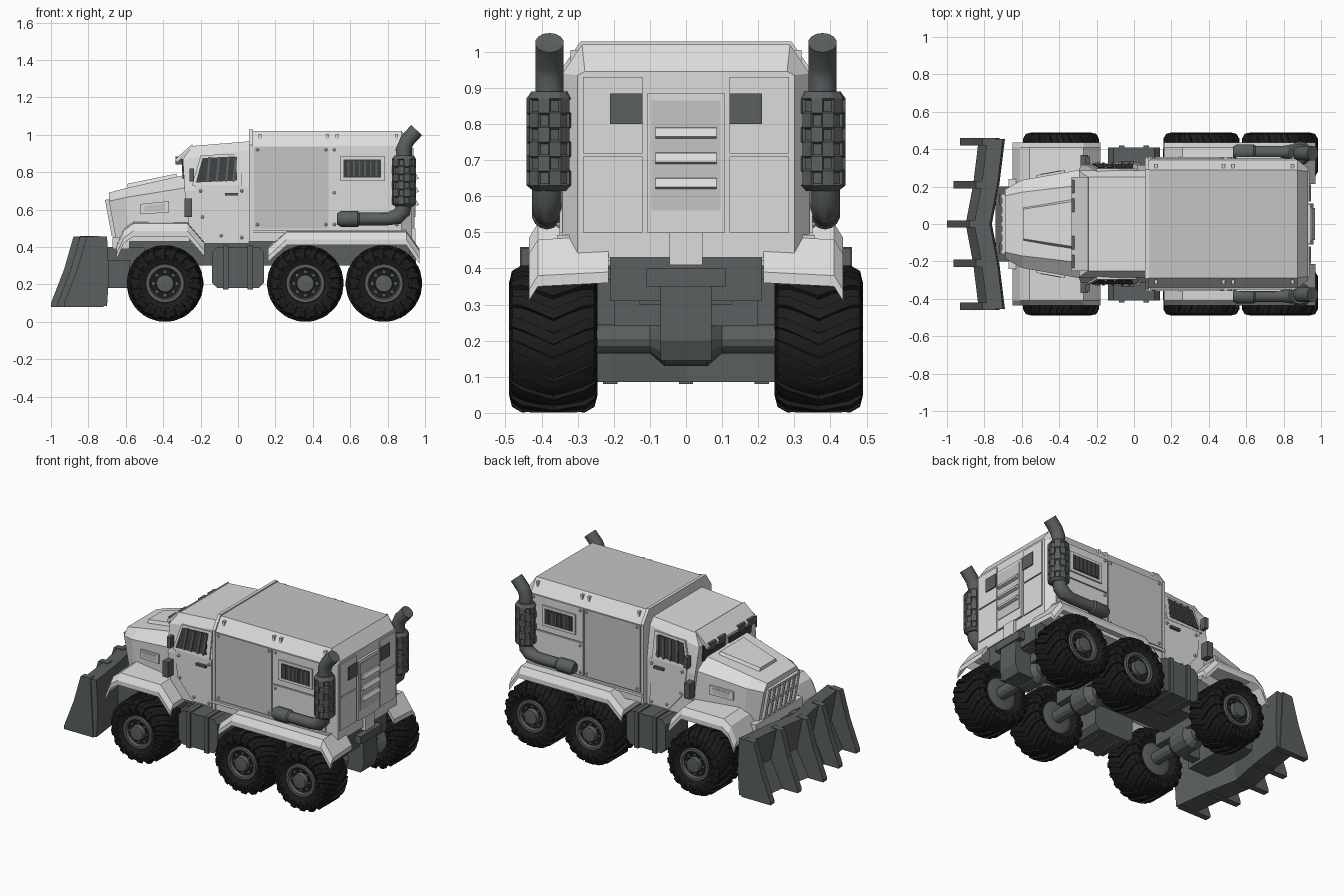
import bpy, bmesh, math
from mathutils import Vector

if "Cube" in bpy.data.objects:
    bpy.data.objects.remove(bpy.data.objects["Cube"])


def material(name, r, g, b):
    m = bpy.data.materials.new(name)
    m.use_nodes = True
    m.diffuse_color = (r, g, b, 1)
    node = m.node_tree.nodes["Principled BSDF"]
    node.inputs["Base Color"].default_value = (r, g, b, 1)
    node.inputs["Roughness"].default_value = 0.7
    return m


BODY = material("light_grey_paint", .72, .72, .72)
PANEL = material("mid_grey_paint", .56, .56, .56)
METAL = material("dark_metal", .105, .115, .115)
GLASS = material("window_dark", .045, .05, .05)
RUBBER = material("black_rubber", .012, .012, .012)


def finish(name, bm, mats, rule=None, smooth=False):
    bmesh.ops.recalc_face_normals(bm, faces=bm.faces[:])
    bm.normal_update()
    if rule:
        for f in bm.faces:
            f.material_index = rule(f)
    me = bpy.data.meshes.new(name)
    bm.to_mesh(me)
    bm.free()
    ob = bpy.data.objects.new(name, me)
    bpy.context.collection.objects.link(ob)
    for m in mats:
        me.materials.append(m)
    if smooth:
        bpy.ops.object.select_all(action='DESELECT')
        ob.select_set(True)
        bpy.context.view_layer.objects.active = ob
        bpy.ops.object.shade_smooth_by_angle(angle=math.radians(35))
    return ob


def skin(bm, rings):
    """Join equal-length point rings into a capped solid."""
    vs = [[bm.verts.new(p) for p in r] for r in rings]
    n = len(vs[0])
    sides = [bm.faces.new((a[i], a[(i + 1) % n], b[(i + 1) % n], b[i]))
             for a, b in zip(vs, vs[1:]) for i in range(n)]
    bm.faces.new(vs[0])
    bm.faces.new(vs[-1])
    return sides


def loft(name, rings, mat, rule=None, smooth=False):
    bm = bmesh.new()
    skin(bm, rings)
    mats = mat if isinstance(mat, list) else [mat]
    return finish(name, bm, mats, rule, smooth)


def box(name, x, y, z, mat):
    return loft(name, [[(a, y[0], z[0]), (a, y[1], z[0]), (a, y[1], z[1]), (a, y[0], z[1])] for a in x], mat)


def prism(name, outline, y0, y1, mat, drop=0):
    """Extrude an x-z outline across y; drop lowers the far end."""
    return loft(name, [[(x, y0, z) for x, z in outline], [(x, y1, z - drop) for x, z in outline]], mat)


def lathe_rings(profile, cx, cz, seg, side=1):
    ang = [2 * math.pi * i / seg for i in range(seg)]
    return [[(cx + r * math.cos(a), side * y, cz + r * math.sin(a)) for a in ang] for r, y in profile]


def pipe_rings(path, seg=14):
    """Round rings along a path of (x, z, radius) lying at constant y."""
    def rings(y):
        out = []
        for i, (x, z, r) in enumerate(path):
            a, b = path[max(i - 1, 0)], path[min(i + 1, len(path) - 1)]
            t = Vector((b[0] - a[0], 0, b[1] - a[1])).normalized()
            n = Vector((-t.z, 0, t.x))
            ring = []
            for k in range(seg):
                w = 2 * math.pi * k / seg
                ring.append(Vector((x, y, z)) + n * r * math.cos(w) + Vector((0, r * math.sin(w), 0)))
            out.append(ring)
        return out
    return rings


def mirror_y(half):
    return half + [(x, -y, z) for x, y, z in reversed(half)]


def bolts(name, spots, y, mat=BODY):
    bm = bmesh.new()
    for x, z in spots:
        skin(bm, lathe_rings([(.009, y - .012), (.009, y + .006), (.005, y + .01)], x, z, 6))
        skin(bm, lathe_rings([(.009, y - .012), (.009, y + .006), (.005, y + .01)], x, z, 6, -1))
    finish(name, bm, [mat])


# Rear box with chamfered roof
def box_section(x, w, eave, top_w, top):
    return mirror_y([(x, w, .43), (x, w, eave), (x, top_w, top)])


loft("rear_box", [box_section(.06, .342, .94, .288, 1.02), box_section(.875, .342, .94, .288, 1.02),
                  box_section(.93, .3, .935, .28, .945)], [BODY, PANEL], lambda f: int(f.normal.z > .95))
loft("box_front_rim", [box_section(x, .35, .945, .292, 1.028) for x in (.06, .08)], BODY)

# Cab with leaning windscreen
def cab_ring(x0, z0, x1, z1, y):
    return [(x0, -y, z0), (x1, -y, z1), (x1, y, z1), (x0, y, z0)]


loft("cab", [cab_ring(-.25, .42, .06, .42, .315), cab_ring(-.285, .7, .06, .72, .315),
             cab_ring(-.295, .87, .06, .92, .285), cab_ring(-.245, .94, .06, .965, .25)], BODY)
for s in (-1, 1):
    loft("windscreen", [[(-.296, s * .02, .765), (-.296, s * .25, .765), (-.302, s * .25, .87), (-.302, s * .02, .87)],
                        [(-.27, s * .02, .765), (-.27, s * .25, .765), (-.27, s * .25, .87), (-.27, s * .02, .87)]], GLASS)
loft("visor", [[(-.33, y, .85), (-.335, y, .87), (-.245, y, .95), (-.24, y, .92)] for y in (-.25, .25)], BODY)
for y in (-.2, -.1, .1, .2):
    box("visor_lamp", (-.335, -.3), (y - .035, y + .035), (.84, .885), METAL)

# Hood, raised centre panel and grille
def hood_ring(xb, xt, w, shoulder, top_w, top):
    return mirror_y([(xb, w, .43), (xt, w, shoulder), (xt, top_w, top)])


loft("hood", [hood_ring(-.65, -.69, .185, .645, .15, .69), hood_ring(-.58, -.6, .235, .665, .17, .715),
              hood_ring(-.26, -.26, .295, .72, .21, .79)], BODY)
loft("hood_panel", [[(-.59, -.09, .71), (-.59, .09, .71), (-.59, .08, .738), (-.59, -.08, .738)],
                    [(-.33, -.14, .76), (-.33, .14, .76), (-.33, .12, .792), (-.33, -.12, .792)]], BODY)


def nose_strip(name, y0, y1, z0, z1, out, mat):
    def x(z):
        return -.65 - .04 * (z - .43) / .215
    loft(name, [[(x(z) - d, y, z) for y, z in ((y0, z0), (y1, z0), (y1, z1), (y0, z1))] for d in (-.01, out)], mat)


nose_strip("grille_back", -.15, .15, .47, .645, .004, METAL)
for i in range(7):
    y = -.15 + .05 * i
    nose_strip("grille_bar", y - .01, y + .01, .46, .65, .02, BODY)
for z in (.46, .56, .645):
    nose_strip("grille_rail", -.16, .16, z - .01, z + .01, .015, BODY)
box("front_bumper", (-.67, -.58), (-.24, .24), (.39, .45), BODY)

# Door, side window, vents and box plating on both sides
for s in (-1, 1):
    def plate(name, x, z, y, mat, depth=.008):
        box(name, x, (s * (y - .03), s * (y + depth)), z, mat)

    def cab_side(name, corners, lift, mat):
        def y(z):
            return .315 - max(0, z - .71) * .16 + lift
        loft(name, [[(x, s * (y(z) - d), z) for x, z in corners] for d in (0, .02)], mat)

    cab_side("door", [(-.21, .56), (-.1, .43), (.035, .43), (.035, .73), (-.23, .73)], .008, BODY)
    cab_side("door_frame", [(-.245, .73), (.02, .73), (.02, .9), (-.2, .89)], .01, BODY)
    cab_side("door_window", [(-.225, .745), (-.005, .755), (-.01, .885), (-.19, .875)], .013, GLASS)
    for x in (-.17, -.12, -.07, -.03):
        cab_side("window_bar", [(x, .75), (x + .012, .75), (x + .025, .88), (x + .013, .88)], .02, METAL)
    plate("door_handle", (-.07, 0), (.675, .69), .325, METAL, .012)
    box("mirror", (-.285, -.245), (s * .315, s * .37), (.56, .66), METAL)
    box("mirror_upper", (-.26, -.235), (s * .32, s * .36), (.75, .82), METAL)

    plate("box_side_panel", (.085, .485), (.5, .935), .342, PANEL)
    plate("box_upper_plate", (.495, .87), (.715, .935), .342, BODY)
    plate("box_lower_plate", (.495, .87), (.5, .708), .342, BODY)
    plate("box_window_frame", (.545, .785), (.755, .885), .352, BODY)
    plate("box_window", (.565, .765), (.772, .868), .36, GLASS, .003)
    for i in range(6):
        plate("box_window_bar", (.585 + .03 * i, .595 + .03 * i), (.78, .86), .362, METAL, .004)
    plate("box_sill", (.06, .9), (.475, .492), .345, BODY, .012)
    loft("hood_vent", [[(x, s * (.235 + (x + .6) * .176 + d), z) for x, z in
                        ((-.52, .575), (-.37, .585), (-.37, .645), (-.52, .63))] for d in (-.02, .012)], BODY)
    loft("hood_vent_slot", [[(x, s * (.235 + (x + .6) * .176 + d), z) for x, z in
                             ((-.5, .59), (-.39, .597), (-.39, .632), (-.5, .62))] for d in (0, .015)], PANEL)

    # Fenders as bent plates
    def fender(name, path, y0, y1, drop):
        t = .03
        inner = [(x, z - t) for x, z in reversed(path)]
        prism(name, path + inner, s * y0, s * y1, BODY, drop)

    fender("front_fender", [(-.65, .41), (-.61, .5), (-.56, .535), (-.27, .535), (-.18, .43)], .2, .41, .01)
    fender("front_fender_lip", [(-.65, .4), (-.61, .49), (-.56, .525), (-.27, .525), (-.18, .42)], .41, .435, .04)
    fender("rear_fender", [(.16, .4), (.26, .49), (.9, .49), (.97, .39)], .215, .41, .01)
    fender("rear_fender_lip", [(.16, .39), (.26, .48), (.9, .48), (.97, .38)], .41, .435, .04)

    # Fuel tank under the cab
    tank = [(-.14, .21), (-.11, .18), (.11, .18), (.14, .21), (.14, .37), (.11, .4), (-.11, .4), (-.14, .37)]
    prism("fuel_tank", tank, s * .18, s * .41, METAL)
    for x in (-.08, .05):
        box("tank_strap", (x, x + .03), (s * .2, s * .42), (.172, .408), METAL)

    # Exhaust: elbow, perforated muffler and angled tip
    elbow = [(.53, .55, .03), (.55, .55, .042), (.64, .55, .042), (.65, .55, .034), (.8, .55, .034), (.85, .562, .042),
             (.88, .59, .042), (.888, .64, .042)]
    loft("exhaust_elbow", pipe_rings(elbow)(s * .385), METAL, smooth=True)
    tip = [(.888, .87, .04), (.888, .93, .04), (.905, .97, .04), (.955, 1.025, .04), (.953, 1.023, .028), (.93, .998, .028)]
    loft("exhaust_tip", pipe_rings(tip)(s * .378), METAL, smooth=True)
    bm = bmesh.new()
    can = [(.888, .615, .045)] + [(.888, .63 + .04 * i, .064) for i in range(7)] + [(.888, .89, .05)]
    walls = skin(bm, pipe_rings(can, 12)(s * .378))
    bmesh.ops.recalc_face_normals(bm, faces=bm.faces[:])
    holes = [f for i, f in enumerate(walls) if 0 < i // 12 < 7 and (i + i // 12) % 2]
    bmesh.ops.inset_individual(bm, faces=holes, thickness=.007, depth=-.007)
    finish("muffler", bm, [METAL])

    # Rear face windows and plates
    box("rear_side_plate", (.91, .938), (s * .12, s * .285), (.5, .71), BODY)
    box("rear_upper_plate", (.91, .938), (s * .12, s * .285), (.718, .93), BODY)
    box("rear_window", (.92, .945), (s * .12, s * .21), (.8, .885), METAL)

bolts("box_bolts", [(x, z) for x in (.105, .47, .515, .85) for z in (.52, .92)] + [(.515, .69), (.85, .69)], .348)
bolts("cab_bolts", [(-.2, .7), (.02, .7), (.02, .45), (-.09, .46), (-.19, .56)], .322)
for s in (-1, 1):
    for x in (.11, .47, .52, .84):
        box("roof_bolt", (x, x + .016), (s * .3, s * .32), (.965, 1.005), BODY)

# Rear door with louvres
box("rear_door", (.91, .944), (-.108, .108), (.5, .885), BODY)
box("rear_door_recess", (.91, .948), (-.095, .095), (.56, .865), PANEL)
for z in (.775, .705, .635):
    loft("louvre", [[(.94, y, z - .018), (.967, y, z - .01), (.955, y, z + .014), (.94, y, z + .018)]
                    for y in (-.085, .085)], BODY)
box("rear_step", (.9, .95), (-.045, .045), (.41, .5), BODY)

# Chassis, rear hitch and axles
box("chassis", (-.62, .9), (-.13, .13), (.3, .45), METAL)
box("rear_crossmember", (.84, .92), (-.21, .21), (.31, .48), METAL)
prism("hitch", [(.8, .4), (.95, .4), (.955, .2), (.93, .145), (.82, .145)], -.07, .07, METAL)
box("hitch_plate", (.9, .96), (-.11, .11), (.35, .4), METAL)

tread = [(.1, .275), (.15, .247), (.18, .255), (.192, .285), (.192, .45), (.18, .48), (.15, .488), (.1, .462)]
rim = [(.07, .262), (.1, .27), (.107, .455), (.102, .478), (.085, .478), (.075, .455), (.05, .455), (.045, .488), (.03, .49)]
lug = [(.3675, 0, .205), (.455, .2, .204), (.482, .25, .188), (.49, .28, .155)]
for x in (-.39, .36, .78):
    loft("axle", lathe_rings([(.04, -.27), (.04, -.1), (.075, -.06), (.075, .06), (.04, .1), (.04, .27)], x, .205, 12), METAL)
    box("axle_mount", (x - .06, x + .06), (-.2, .2), (.24, .32), METAL)
    for s in (-1, 1):
        # Tyre with chevron lugs
        bm = bmesh.new()
        skin(bm, lathe_rings(tread, x, .205, 36, s))
        for k in range(18):
            for m in (-1, 1):
                rings = []
                for y, twist, r in lug:
                    a = 2 * math.pi * k / 18 + twist
                    rings.append([(x + q * math.cos(b), s * (.3675 + m * (y - .3675)), .205 + q * math.sin(b))
                                  for b, q in ((a - .1, r - .025), (a - .075, r), (a + .075, r), (a + .1, r - .025))])
                skin(bm, rings)
        finish("tyre", bm, [RUBBER], smooth=True)
        loft("wheel_rim", lathe_rings(rim, x, .205, 24, s), METAL, smooth=True)
        bm = bmesh.new()
        for k in range(8):
            a = math.pi * k / 4
            skin(bm, lathe_rings([(.008, .44), (.008, .468)], x + .062 * math.cos(a), .205 + .062 * math.sin(a), 6, s))
        finish("wheel_nuts", bm, [METAL])

# Plough: swept blade with ribs and pushing arms
blade = []
for y, fwd in ((-.455, 0), (-.21, .03), (0, .07), (.21, .03), (.455, 0)):
    blade.append([(px - fwd, y, z) for px, z in ((-.785, .455), (-.745, .25), (-.83, .085), (-.7, .085), (-.69, .25), (-.7, .455))])
loft("plough_blade", blade, METAL)
for y, fwd in ((-.44, 0), (-.21, .035), (0, .07), (.21, .035), (.44, 0)):
    rib = [(-.74, .46), (-.81, .455), (-.86, .28), (-.93, .1), (-.93, .08), (-.72, .08)]
    prism("plough_rib", [(px - fwd, z) for px, z in rib], y - .02, y + .02, METAL)
box("plough_mount", (-.74, -.58), (-.2, .2), (.18, .33), METAL)
for s in (-1, 1):
    box("plough_arm", (-.72, -.5), (s * .1, s * .16), (.2, .4), METAL)
